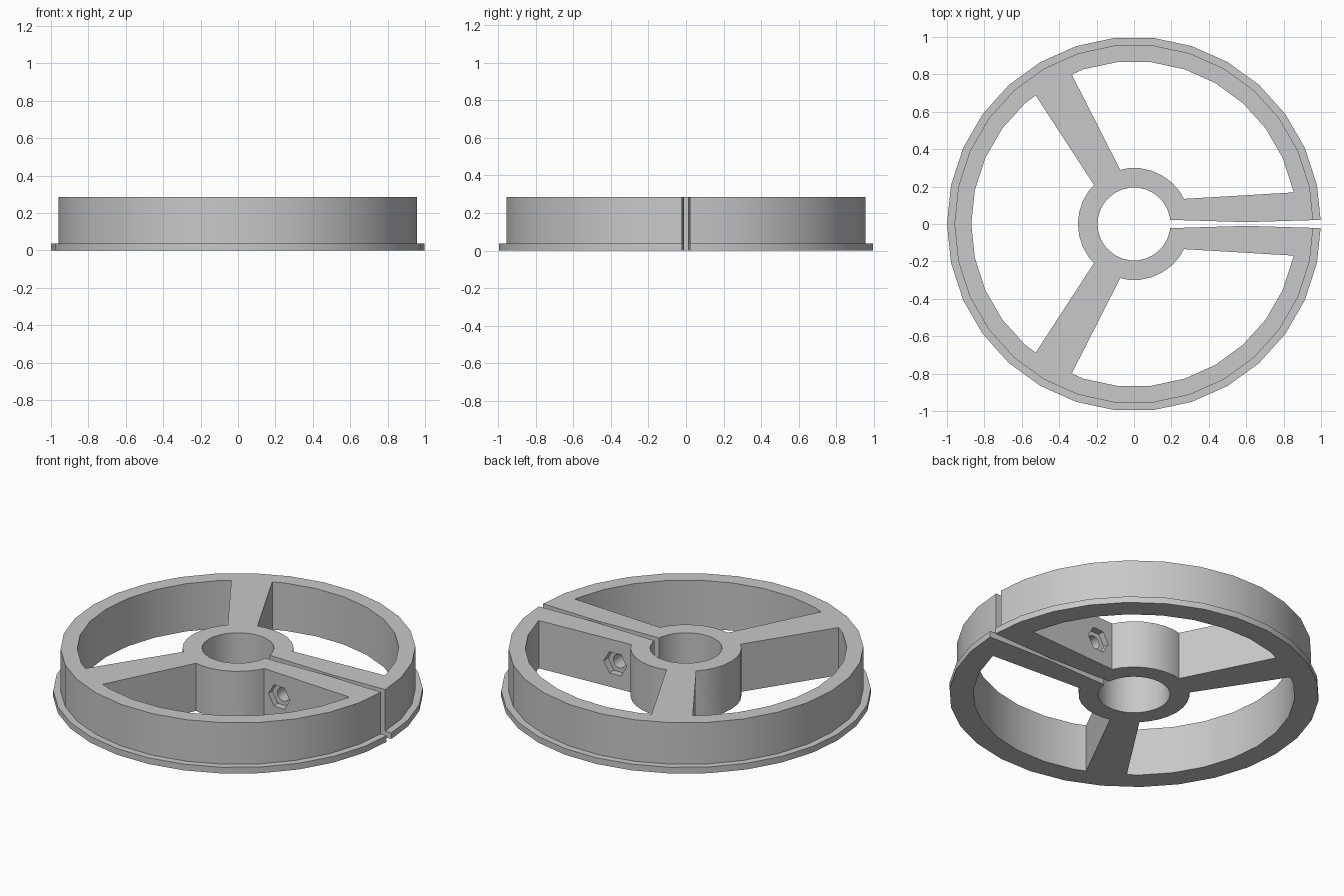
import bpy
import bmesh
from math import cos, sin, radians, pi
from mathutils import Matrix

cube = bpy.data.objects.get("Cube")
if cube:
    bpy.data.objects.remove(cube, do_unlink=True)

SIDES = 30
STEP = 360 / SIDES
HEIGHT, FLANGE = 0.285, 0.037
RIM, DRUM, INNER, HUB, BORE = 1.0, 0.96, 0.87, 0.3, 0.195

grey = bpy.data.materials.new("plain grey")
grey.use_nodes = True
grey.diffuse_color = (0.58, 0.58, 0.58, 1)
grey.node_tree.nodes["Principled BSDF"].inputs["Base Color"].default_value = (0.58, 0.58, 0.58, 1)


def polar(r, deg):
    return r * cos(radians(deg)), r * sin(radians(deg))


def circle(r, n=SIDES):
    return [polar(r, 360 * i / n) for i in range(n)]


def arc(r, start, end):
    """Part of a regular polygon, with both ends lying on its edges."""
    mids = [i * STEP for i in range(SIDES + 1) if start < i * STEP < end]
    apothem = r * cos(radians(STEP / 2))
    return [polar(apothem / cos(radians(a % STEP - STEP / 2)), a)
            for a in [start] + mids + [end]]


def stack(name, loops):
    """Closed solid through (outline, z) loops with equal point counts."""
    bm = bmesh.new()
    rings = [[bm.verts.new((x, y, z)) for x, y in pts] for pts, z in loops]
    n = len(rings[0])
    for low, high in zip(rings, rings[1:]):
        for i in range(n):
            j = (i + 1) % n
            bm.faces.new((low[i], low[j], high[j], high[i]))
    bm.faces.new(rings[0][::-1])
    bm.faces.new(rings[-1])
    bmesh.ops.recalc_face_normals(bm, faces=bm.faces)
    mesh = bpy.data.meshes.new(name)
    bm.to_mesh(mesh)
    bm.free()
    obj = bpy.data.objects.new(name, mesh)
    bpy.context.collection.objects.link(obj)
    return obj


def prism(name, pts, low=-0.2, high=0.5):
    return stack(name, [(pts, low), (pts, high)])


# Flanged drum
wheel = stack("spoked_wheel", [(circle(RIM), 0), (circle(RIM), FLANGE),
                               (circle(DRUM), FLANGE), (circle(DRUM), HEIGHT)])
wheel.data.materials.append(grey)

cutters = [prism("bore_cutter", circle(BORE))]

# Openings between the spokes: rim start and end, hub start and end
for rim_a, rim_b, hub_a, hub_b in ((11.2, 112.6, 26.7, 104.3),
                                   (127.4, 232.6, 135.7, 224.3),
                                   (247.4, 348.8, 255.7, 333.3)):
    cutters.append(prism("window_cutter",
                         arc(INNER, rim_a, rim_b) + arc(HUB, hub_a, hub_b)[::-1]))

# Clamping slit through one spoke, narrowest in the middle
edge = [(0.1, 0.025), (0.6, 0.01), (1.1, 0.025)]
cutters.append(prism("slit_cutter", [(x, -y) for x, y in edge] + edge[::-1]))

# Bolt hole and a hexagonal pocket on each side of the split spoke
for name, pts, low, high in (("bolt_cutter", circle(0.04, 24), -0.25, 0.25),
                             ("hex_cutter", circle(0.073, 6), 0.1, 0.25),
                             ("hex_cutter", circle(0.073, 6), -0.25, -0.1)):
    cutter = prism(name, pts, low, high)
    cutter.data.transform(Matrix.Translation((0.37, 0, 0.145)) @ Matrix.Rotation(pi / 2, 4, "X"))
    cutters.append(cutter)

# Apply the cuts
bpy.ops.object.select_all(action="DESELECT")
wheel.select_set(True)
bpy.context.view_layer.objects.active = wheel
for cutter in cutters:
    cutter.hide_render = True
    mod = wheel.modifiers.new("cut", "BOOLEAN")
    mod.operation, mod.solver, mod.object = "DIFFERENCE", "EXACT", cutter
    bpy.ops.object.modifier_apply(modifier=mod.name)
    bpy.data.objects.remove(cutter, do_unlink=True)

bpy.ops.object.shade_smooth_by_angle(angle=radians(30))
